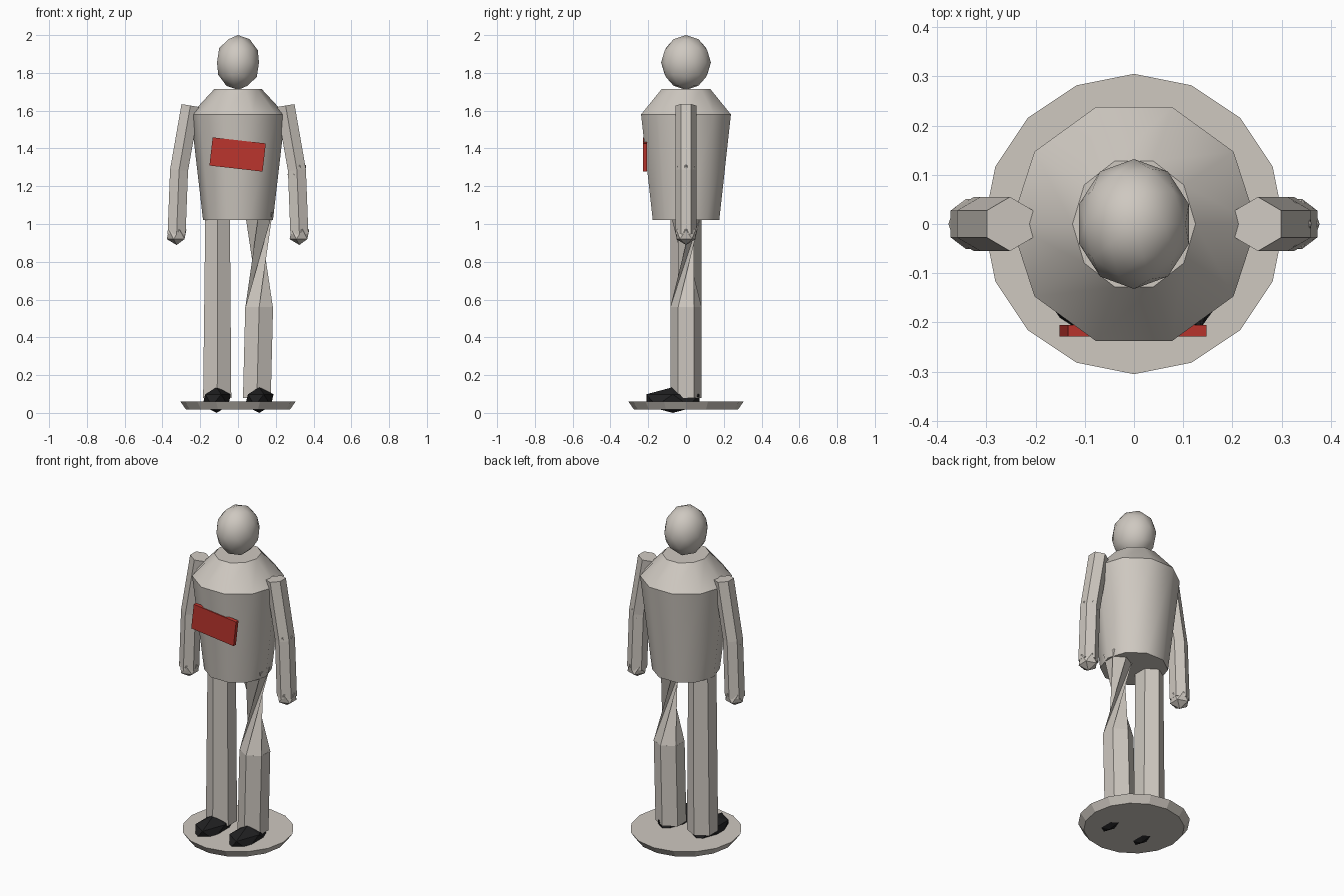
import bpy, bmesh, math
from mathutils import Vector, Matrix

if "Cube" in bpy.data.objects:
    bpy.data.objects.remove(bpy.data.objects["Cube"])


def material(name, rgb):
    m = bpy.data.materials.new(name)
    m.diffuse_color = (*rgb, 1)
    m.use_nodes = True
    m.node_tree.nodes["Principled BSDF"].inputs["Base Color"].default_value = m.diffuse_color
    return m


BODY = material("warm grey", (0.62, 0.58, 0.53))
RED = material("red", (0.50, 0.035, 0.026))
BLACK = material("black", (0.015, 0.015, 0.016))


def finish(bm, name, mat, smooth=None):
    me = bpy.data.meshes.new(name)
    bm.to_mesh(me)
    bm.free()
    ob = bpy.data.objects.new(name, me)
    bpy.context.collection.objects.link(ob)
    me.materials.append(mat)
    if smooth:
        bpy.ops.object.select_all(action='DESELECT')
        ob.select_set(True)
        bpy.context.view_layer.objects.active = ob
        bpy.ops.object.shade_smooth_by_angle(angle=math.radians(smooth))
    return ob


def skin(bm, rings, twist=0):
    """Join rings bottom to top with caps; twist joins vertex i to i + twist."""
    rings = [[bm.verts.new(p) for p in r] for r in rings]
    n = len(rings[0])
    for b, t in zip(rings, rings[1:]):
        for i in range(n):
            j = (i + 1) % n
            ti, tj = t[(i + twist) % n], t[(i + 1 + twist) % n]
            if twist:
                bm.faces.new((b[i], b[j], tj))
                bm.faces.new((b[i], tj, ti))
            else:
                bm.faces.new((b[i], b[j], tj, ti))
    bm.faces.new(rings[0][::-1])
    bm.faces.new(rings[-1])


def ring(c, rx, ry, n, start=0.0, tilt=0.0):
    """Ring around c, tilted sideways so that it follows a leaning limb."""
    pts = []
    for i in range(n):
        a = start + 2 * math.pi * i / n
        x = rx * math.cos(a)
        pts.append(Vector(c) + Vector((x * math.cos(tilt), ry * math.sin(a), x * math.sin(tilt))))
    return pts


def solid(name, rings, mat=BODY, smooth=None, twist=0):
    bm = bmesh.new()
    skin(bm, rings, twist)
    return finish(bm, name, mat, smooth)


def ball(name, c, scale, mat=BODY, sub=1, smooth=None):
    bm = bmesh.new()
    bmesh.ops.create_icosphere(bm, subdivisions=sub, radius=1)
    bmesh.ops.transform(bm, matrix=Matrix.Translation(c) @ Matrix.Diagonal((*scale, 1)), verts=bm.verts)
    return finish(bm, name, mat, smooth)


HEX = math.pi / 6  # hexagon with a corner to the front

# stand, torso and head
solid("base", [ring((0, 0, 0.017), 0.275, 0.275, 16), ring((0, 0, 0.06), 0.305, 0.305, 16)])
solid("torso", [ring((0, 0, z), rx, ry, 10) for z, rx, ry in
                ((1.02, 0.185, 0.185), (1.58, 0.25, 0.25), (1.715, 0.125, 0.135))], smooth=40)
ball("head", (0, 0, 1.855), (0.117, 0.132, 0.145), sub=2, smooth=60)

# chest plate, slightly crooked
bm = bmesh.new()
bmesh.ops.create_cube(bm, size=1)
bmesh.ops.transform(bm, verts=bm.verts, matrix=Matrix.Translation((-0.002, -0.217, 1.368))
                    @ Matrix.Rotation(math.radians(6.5), 4, 'Y') @ Matrix.Diagonal((0.283, 0.023, 0.15, 1)))
finish(bm, "chest_plate", RED)

# arms, elbows, hands and shoes on both sides
for s, side in ((-1, "left"), (1, "right")):
    solid(side + "_arm", [ring((s * x, 0, z), 0.055, 0.055, 6, HEX, s * t) for x, z, t in
                          ((0.325, 0.945, 0.03), (0.312, 1.285, 0.09), (0.252, 1.627, 0.16))])
    ball(side + "_elbow", (s * 0.312, 0, 1.285), (0.055,) * 3)
    ball(side + "_hand", (s * 0.325, 0, 0.945), (0.058, 0.06, 0.056))
    ball(side + "_shoe", (s * 0.113, -0.07, 0.068), (0.084, 0.165, 0.068), BLACK)

# straight leg
solid("left_leg", [ring((x, 0, z), r, 0.083, 6, HEX) for x, z, r in
                   ((-0.11, 0.08, 0.086), (-0.108, 1.06, 0.075))])

# other leg: straight shin, thigh twisted to a narrow waist
solid("right_shin", [ring((x, 0, z), 0.085, 0.083, 6, HEX) for x, z in ((0.1, 0.08), (0.112, 0.56))])
solid("right_thigh", [ring((x, 0, z), 0.084, 0.083, 6, HEX) for x, z in ((0.112, 0.56), (0.11, 1.06))],
      twist=2)
